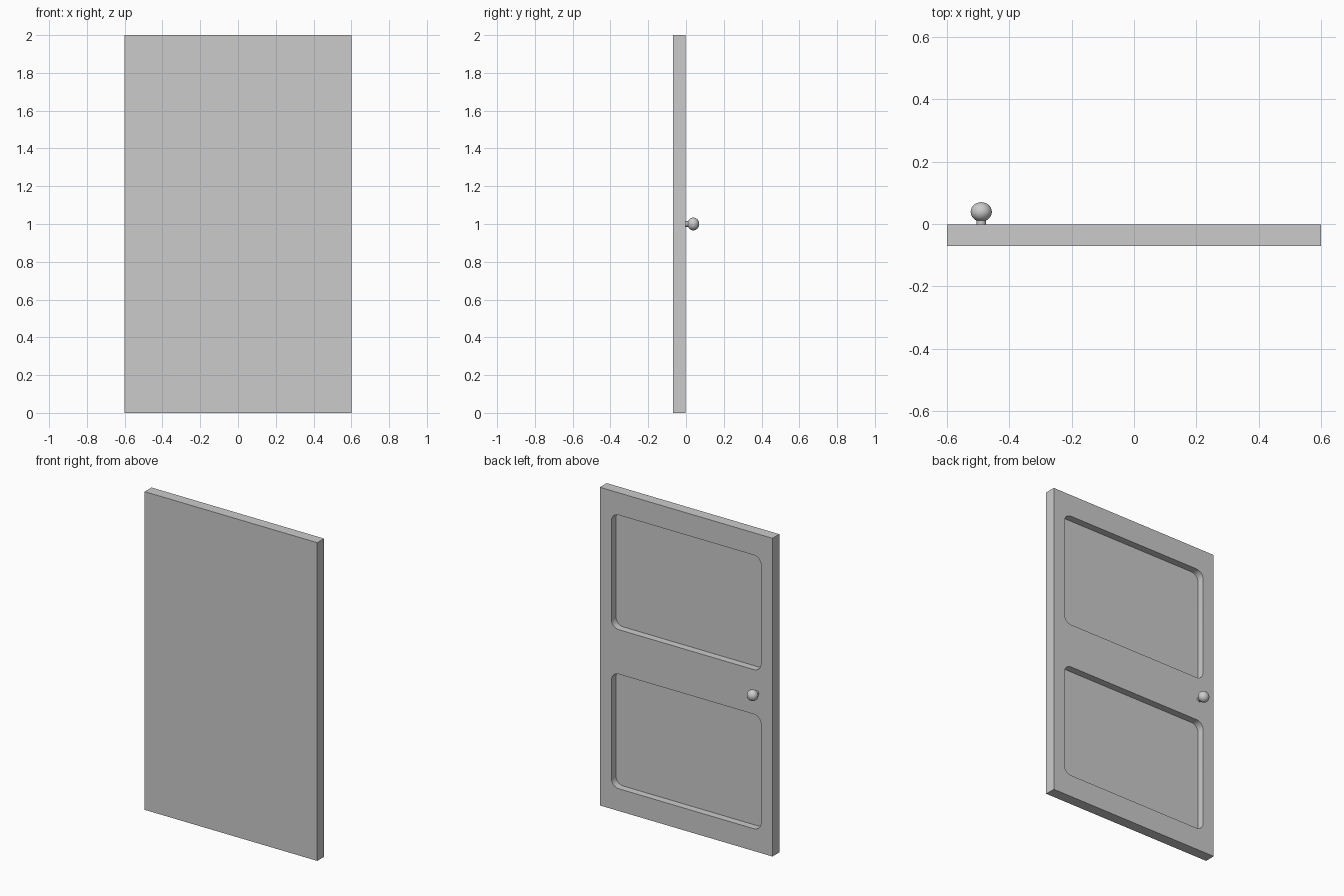
import bpy, bmesh, math

if "Cube" in bpy.data.objects:
    bpy.data.objects.remove(bpy.data.objects["Cube"])

FRONT, BACK = -0.07, -0.002   # door faces along y
DEPTH = 0.045                 # panel recess depth


def make_object(name, bm):
    bmesh.ops.recalc_face_normals(bm, faces=bm.faces)
    mesh = bpy.data.meshes.new(name)
    bm.to_mesh(mesh)
    bm.free()
    obj = bpy.data.objects.new(name, mesh)
    bpy.context.collection.objects.link(obj)
    return obj


def activate(obj):
    bpy.ops.object.select_all(action='DESELECT')
    obj.select_set(True)
    bpy.context.view_layer.objects.active = obj


def prism(name, outline, y0, y1):
    """Extrude an (x, z) outline from y0 to y1."""
    bm = bmesh.new()
    face = bm.faces.new([bm.verts.new((x, y0, z)) for x, z in outline])
    new = bmesh.ops.extrude_face_region(bm, geom=[face])['geom']
    verts = [v for v in new if isinstance(v, bmesh.types.BMVert)]
    bmesh.ops.translate(bm, verts=verts, vec=(0, y1 - y0, 0))
    return make_object(name, bm)


def rounded_rect(cx, cz, hx, hz, r, steps=8):
    pts = []
    for i, (sx, sz) in enumerate([(1, 1), (-1, 1), (-1, -1), (1, -1)]):
        for k in range(steps + 1):
            a = math.pi / 2 * (i + k / steps)
            pts.append((cx + sx * (hx - r) + r * math.cos(a),
                        cz + sz * (hz - r) + r * math.sin(a)))
    return pts


# Door slab with two rounded recessed panels on the back
door = prism("door_slab", [(-0.6, 0), (0.6, 0), (0.6, 2), (-0.6, 2)], FRONT, BACK)
for cz in (0.5, 1.5):
    cutter = prism("panel_cutter", rounded_rect(0, cz, 0.52, 0.36, 0.05),
                   BACK - DEPTH, BACK + 0.05)
    cutter.hide_render = True
    mod = door.modifiers.new("panel_recess", 'BOOLEAN')
    mod.operation = 'DIFFERENCE'
    mod.solver = 'EXACT'
    mod.object = cutter
    activate(door)
    bpy.ops.object.modifier_apply(modifier=mod.name)
    bpy.data.objects.remove(cutter)
activate(door)
bpy.ops.object.shade_smooth_by_angle(angle=math.radians(30))

# Knob stem
bpy.ops.mesh.primitive_cylinder_add(vertices=32, radius=0.015, depth=0.026,
                                    location=(-0.49, 0.010, 1.0),
                                    rotation=(math.pi / 2, 0, 0))
bpy.context.object.name = "knob_stem"
bpy.ops.object.shade_smooth_by_angle(angle=math.radians(30))

# Slightly flattened round knob
bpy.ops.mesh.primitive_uv_sphere_add(segments=32, ring_count=16, radius=0.034,
                                     location=(-0.49, 0.039, 1.0),
                                     rotation=(math.pi / 2, 0, 0))
knob = bpy.context.object
knob.name = "door_knob"
knob.scale = (1, 1, 0.031 / 0.034)
bpy.ops.object.shade_smooth()
